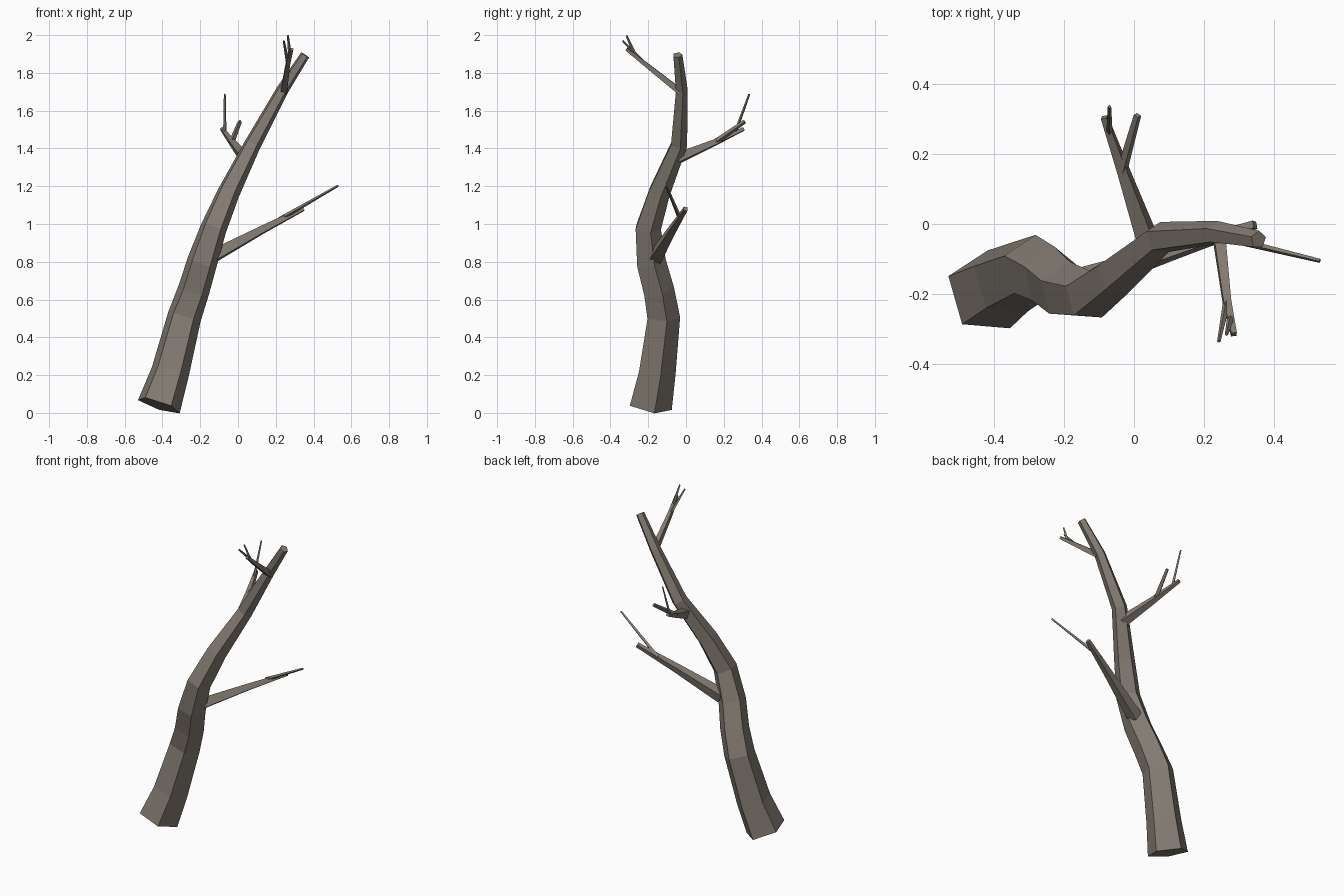
import bpy
import bmesh
from math import cos, sin, tau, radians
from mathutils import Vector

cube = bpy.data.objects.get("Cube")
if cube:
    bpy.data.objects.remove(cube, do_unlink=True)

bark = bpy.data.materials.new("grey_brown_bark")
bark.use_nodes = True
colour = (0.23, 0.20, 0.17, 1)
bark.diffuse_color = colour
bark.node_tree.nodes["Principled BSDF"].inputs["Base Color"].default_value = colour


def limb(name, path, sides, start_angle=0):
    """Faceted tapering tube through (x, y, z, radius) points, capped at both ends."""
    points = [Vector(p[:3]) for p in path]
    bm = bmesh.new()
    rings = []
    for i, (centre, p) in enumerate(zip(points, path)):
        before = points[max(i - 1, 0)]
        after = points[min(i + 1, len(points) - 1)]
        turn = Vector((0, 0, 1)).rotation_difference(after - before)
        ring = []
        for k in range(sides):
            a = radians(start_angle) + tau * k / sides
            ring.append(bm.verts.new(centre + turn @ Vector((cos(a), sin(a), 0)) * p[3]))
        rings.append(ring)
    for low, high in zip(rings, rings[1:]):
        for k in range(sides):
            n = (k + 1) % sides
            bm.faces.new((low[k], low[n], high[n], high[k]))
    bm.faces.new(rings[0][::-1])
    bm.faces.new(rings[-1])
    mesh = bpy.data.meshes.new(name)
    bm.to_mesh(mesh)
    bm.free()
    mesh.materials.append(bark)
    obj = bpy.data.objects.new(name, mesh)
    bpy.context.collection.objects.link(obj)


# Winding trunk
limb("trunk", [
    (-0.42, -0.195, 0.04, 0.122),
    (-0.36, -0.16, 0.22, 0.106),
    (-0.285, -0.125, 0.51, 0.094),
    (-0.235, -0.15, 0.65, 0.088),
    (-0.19, -0.19, 0.80, 0.084),
    (-0.13, -0.205, 0.98, 0.073),
    (-0.05, -0.145, 1.17, 0.062),
    (0.075, -0.04, 1.42, 0.047),
    (0.235, -0.025, 1.71, 0.034),
    (0.355, -0.045, 1.895, 0.026),
], 5, 15)

# Low branch on the left side, with its twig
limb("low_branch", [(-0.14, -0.16, 0.825, 0.044), (0.12, -0.075, 0.965, 0.027),
                    (0.345, -0.002, 1.08, 0.015)], 4, 45)
limb("low_twig", [(0.22, -0.03, 1.025, 0.012), (0.53, -0.105, 1.203, 0.006)], 4)

# Rear branch with two twigs
limb("rear_branch", [(0.04, -0.05, 1.345, 0.036), (-0.03, 0.15, 1.43, 0.021),
                     (-0.085, 0.305, 1.503, 0.012)], 4, 45)
limb("rear_fork_twig", [(-0.035, 0.15, 1.43, 0.016), (0.01, 0.31, 1.542, 0.011)], 4)
limb("rear_upright_twig", [(-0.07, 0.26, 1.48, 0.009), (-0.07, 0.335, 1.688, 0.005)], 4)

# Upper front branch with two twigs
limb("upper_branch", [(0.242, -0.03, 1.70, 0.024), (0.265, -0.22, 1.85, 0.016),
                      (0.285, -0.315, 1.925, 0.011)], 4, 45)
limb("upper_fork_twig", [(0.265, -0.22, 1.85, 0.011), (0.242, -0.335, 1.97, 0.005)], 4)
limb("upper_upright_twig", [(0.275, -0.27, 1.895, 0.010), (0.264, -0.315, 1.998, 0.005)], 4)
